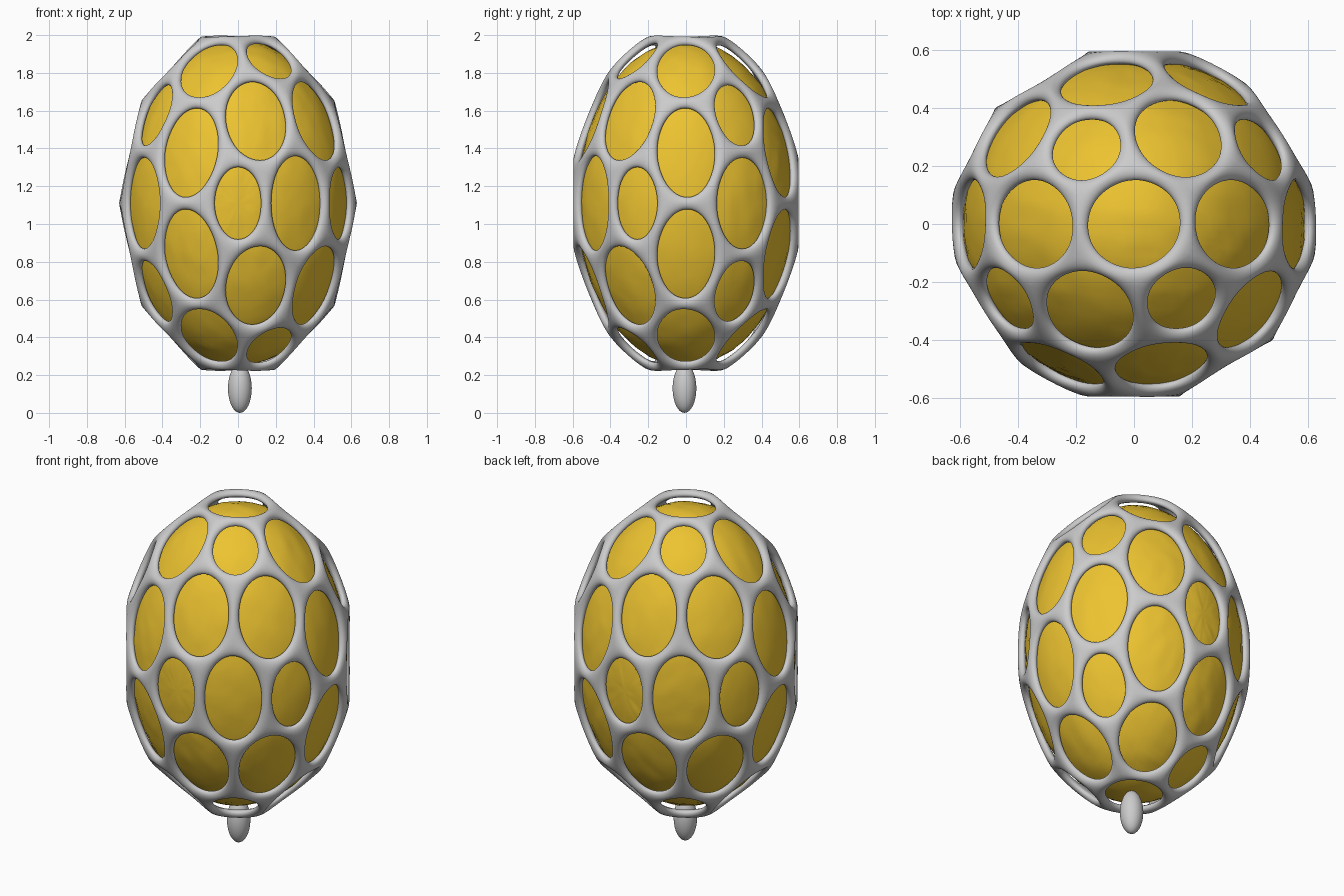
import bpy, bmesh, math
from mathutils import Matrix, Vector, noise

if "Cube" in bpy.data.objects:
    bpy.data.objects.remove(bpy.data.objects["Cube"])

CENTER = Vector((0, 0, 1.11))
TURN = Matrix.Rotation(math.radians(90), 4, 'X')


def finish(bm, name, color=None):
    me = bpy.data.meshes.new(name)
    bm.to_mesh(me)
    bm.free()
    ob = bpy.data.objects.new(name, me)
    bpy.context.collection.objects.link(ob)
    me.shade_smooth()
    if color:
        mat = bpy.data.materials.new(name + "_colour")
        mat.diffuse_color = color
        mat.use_nodes = True
        mat.node_tree.nodes["Principled BSDF"].inputs["Base Color"].default_value = mat.diffuse_color
        me.materials.append(mat)
    return ob


def place(loc, scale):
    return Matrix.Translation(loc) @ Matrix.Diagonal((*scale, 1)) @ TURN


# Cage: dual of an icosphere gives pentagons and hexagons
ico = bmesh.new()
bmesh.ops.create_icosphere(ico, subdivisions=2, radius=1)
ico.faces.ensure_lookup_table()
cage = bmesh.new()
nodes = [cage.verts.new(f.calc_center_median()) for f in ico.faces]
for v in ico.verts:
    n = v.co.normalized()
    a = n.orthogonal().normalized()
    b = n.cross(a)
    ring = sorted(v.link_faces, key=lambda f: math.atan2(
        f.calc_center_median().dot(b), f.calc_center_median().dot(a)))
    cage.faces.new([nodes[f.index] for f in ring])
ico.free()
cage.transform(place(CENTER, (0.66, 0.642, 0.985)))
cage.normal_update()
ob = finish(cage, "cage")
wire = ob.modifiers.new("struts", 'WIREFRAME')
wire.thickness = 0.066
wire.offset = 0
wire.use_even_offset = True
sub = ob.modifiers.new("round", 'SUBSURF')
sub.levels = sub.render_levels = 3

# Golden core: slightly wrinkled ellipsoid with its poles front and back
core = bmesh.new()
bmesh.ops.create_uvsphere(core, u_segments=96, v_segments=64, radius=1)
for v in core.verts:
    v.co *= 1 + 0.006 * noise.noise(v.co * 9) + 0.003 * noise.noise(v.co * 25)
core.transform(place(CENTER, (0.59, 0.575, 0.86)))
finish(core, "core", (0.85, 0.55, 0.03, 1))

# Small foot underneath
foot = bmesh.new()
bmesh.ops.create_uvsphere(foot, u_segments=32, v_segments=16, radius=1)
foot.transform(Matrix.Translation((0.01, -0.008, 0.13)) @
               Matrix.Diagonal((0.063, 0.063, 0.13, 1)))
finish(foot, "foot")
